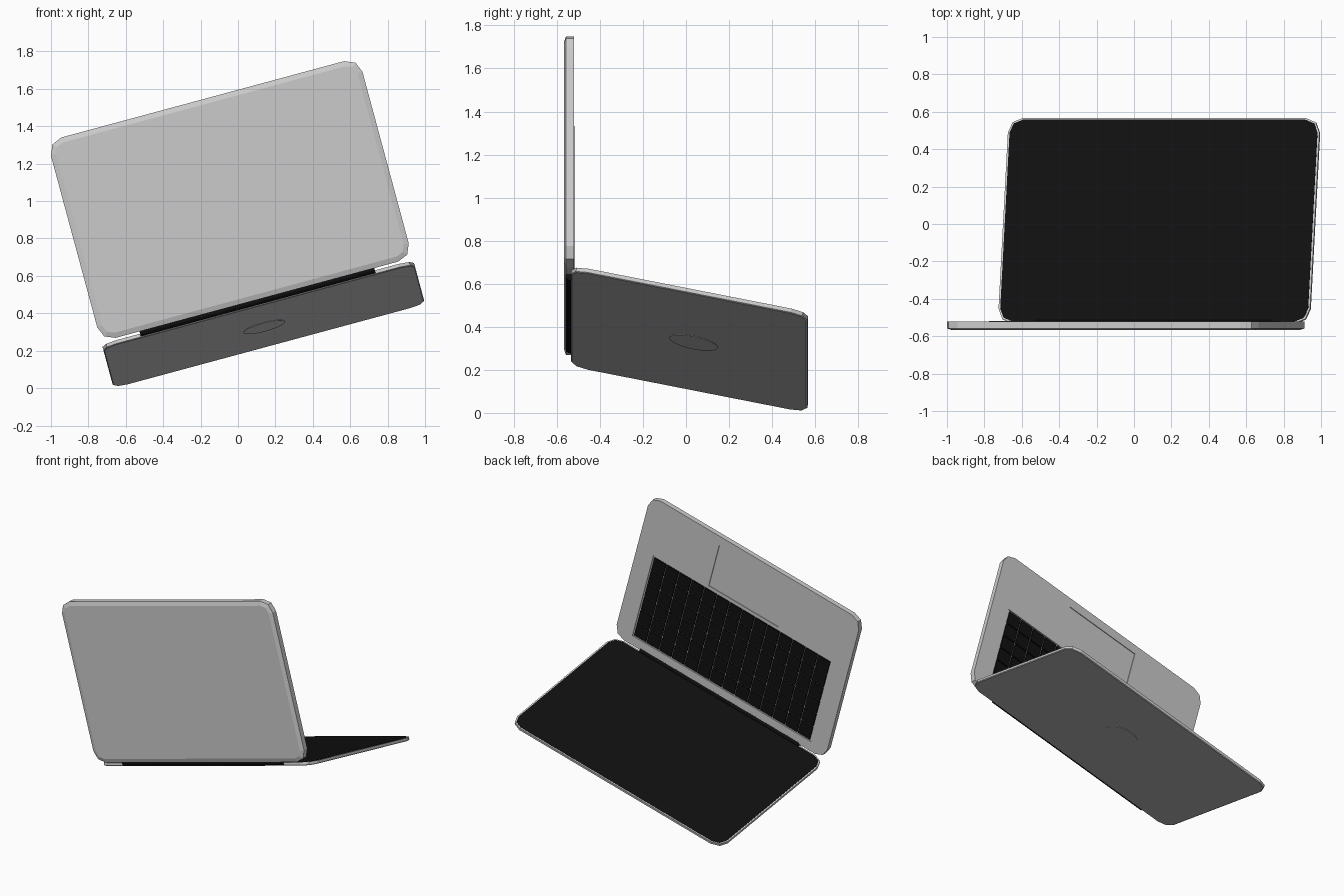
import bpy, bmesh, math
from mathutils import Matrix, Vector

if "Cube" in bpy.data.objects:
    bpy.data.objects.remove(bpy.data.objects["Cube"])

R = Matrix.Rotation
T = Matrix.Translation
W, D = 1.725, 1.11             # slab width and base depth
ROLL = R(math.radians(-15.1), 4, 'Y')

# Part frames: x along the hinge, z out of the keyboard / display side
BASE = ROLL @ T((0.2205, -0.567, 0.985)) @ R(math.radians(-90), 4, 'X')
LID = ROLL @ T((0.2205, 0.014, 0.284)) @ R(math.radians(-11.5), 4, 'X')

black = bpy.data.materials.new("black")
black.diffuse_color = (0.005, 0.005, 0.005, 1)
black.use_nodes = True
black.node_tree.nodes["Principled BSDF"].inputs["Base Color"].default_value = black.diffuse_color


def finish(name, bm, frame, mat=None):
    bmesh.ops.recalc_face_normals(bm, faces=bm.faces)
    me = bpy.data.meshes.new(name)
    bm.to_mesh(me)
    bm.free()
    ob = bpy.data.objects.new(name, me)
    ob.matrix_world = frame
    if mat:
        me.materials.append(mat)
    bpy.context.collection.objects.link(ob)
    return ob


def outline(w, d, r):
    pts = []
    for i, (sx, sy) in enumerate([(1, 1), (-1, 1), (-1, -1), (1, -1)]):
        for k in range(3):
            a = math.radians(90 * i + 45 * k)
            pts.append((sx * (w / 2 - r) + r * math.cos(a),
                        sy * (d / 2 - r) + r * math.sin(a)))
    return pts


def slab(name, frame, w, d, r, layers, mat=None):
    """Round-cornered plate lofted through (inset, height) layers."""
    bm = bmesh.new()
    rings = [[bm.verts.new((x, y, z)) for x, y in outline(w - 2 * i, d - 2 * i, r - i)]
             for i, z in layers]
    for lo, hi in zip(rings, rings[1:]):
        n = len(lo)
        for k in range(n):
            bm.faces.new((lo[k], lo[(k + 1) % n], hi[(k + 1) % n], hi[k]))
    bm.faces.new(rings[0])
    bm.faces.new(rings[-1])
    return finish(name, bm, frame, mat)


def add_box(bm, centre, size):
    bmesh.ops.create_cube(bm, size=1, matrix=T(centre) @ Matrix.Diagonal((*size, 1)))


def recess(target, name, y, w, d, depth):
    bm = bmesh.new()
    add_box(bm, (0, y, TOP), (w, d, 2 * depth))
    cutter = finish(name, bm, BASE)
    cutter.hide_render = True
    cutter.hide_viewport = True
    mod = target.modifiers.new(name, 'BOOLEAN')
    mod.operation = 'DIFFERENCE'
    mod.solver = 'EXACT'
    mod.object = cutter


# Base slab with chamfered underside, keyboard well and trackpad recess
TOP = 0.046
base = slab("base", BASE, W, D, 0.08, [(0.028, 0), (0, 0.009), (0, TOP)])
KW, KD, KY = 1.445, 0.625, 0.1675
recess(base, "keyboard_well_cutter", KY, KW + 0.016, KD + 0.016, 0.006)
recess(base, "trackpad_cutter", -0.33, 0.567, 0.322, 0.005)

# Keys: 14 x 6 grid
bm = bmesh.new()
cols, rows, gap = 14, 6, 0.008
px, py = KW / cols, KD / rows
for i in range(cols):
    for j in range(rows):
        add_box(bm, (-KW / 2 + (i + 0.5) * px, KY - KD / 2 + (j + 0.5) * py, TOP - 0.001),
                (px - gap, py - gap, 0.009))
finish("keys", bm, BASE, black)

# Hinge barrel
bm = bmesh.new()
bmesh.ops.create_cone(bm, cap_ends=True, segments=16, radius1=0.023, radius2=0.023,
                      depth=1.3, matrix=R(math.radians(90), 4, 'Y'))
finish("hinge", bm, ROLL @ T((0.2205, -0.537, 0.425)), black)

# Lid shell, display panel and plain round inset on the back
slab("lid", LID, W, 1.12, 0.08, [(0.005, 0), (0, 0.004), (0, 0.022)])
slab("display", LID, W, 1.12, 0.08, [(0.01, 0.018), (0.01, 0.024)], black)
bm = bmesh.new()
bmesh.ops.create_cone(bm, cap_ends=True, segments=24, radius1=0.115, radius2=0.115,
                      depth=0.004, matrix=T((0, 0.022, 0)))
finish("lid_disc", bm, LID)
